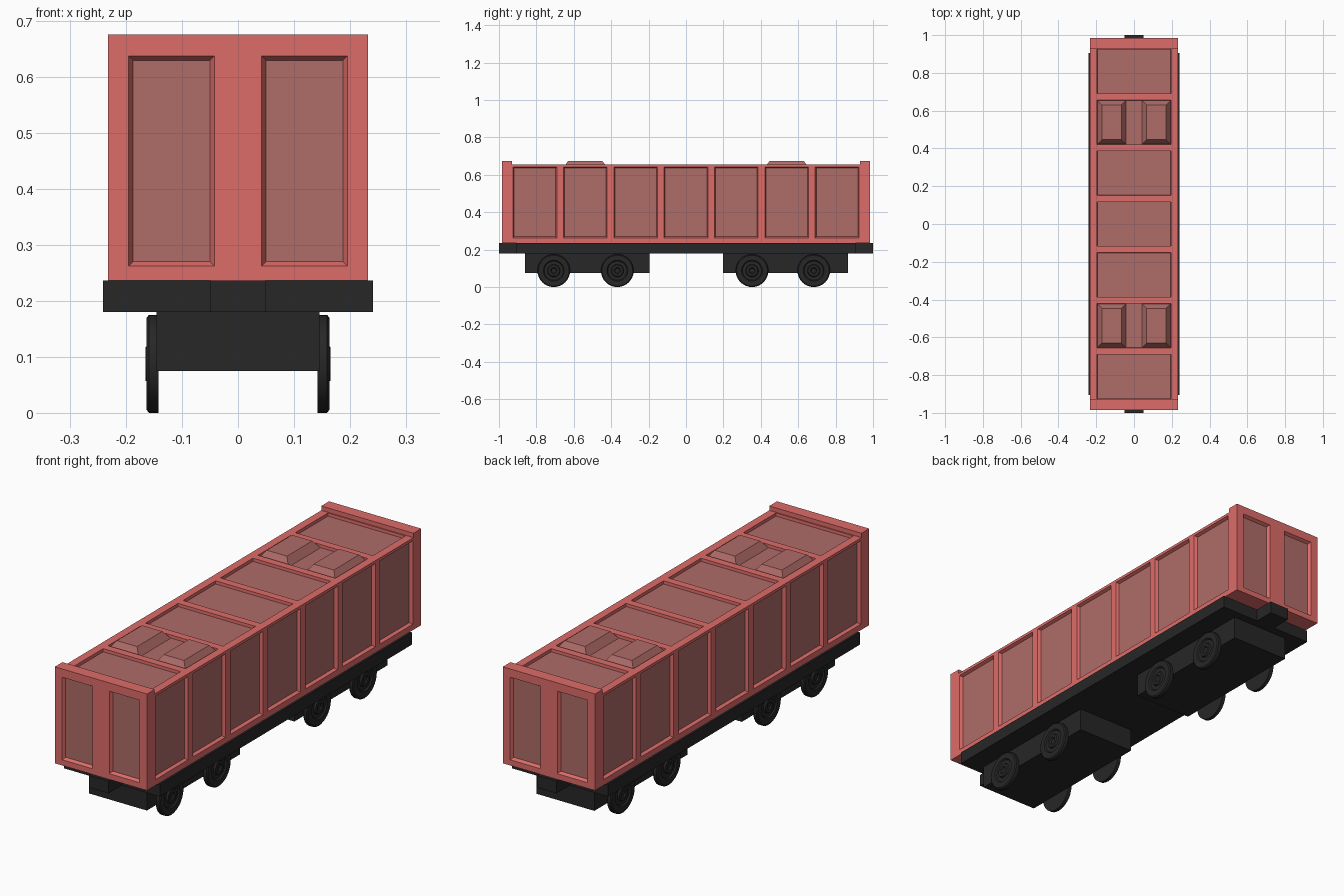
import bpy, bmesh, math

if "Cube" in bpy.data.objects:
    bpy.data.objects.remove(bpy.data.objects["Cube"])


def material(name, rgb):
    m = bpy.data.materials.new(name)
    m.diffuse_color = (*rgb, 1)
    m.use_nodes = True
    m.node_tree.nodes["Principled BSDF"].inputs["Base Color"].default_value = m.diffuse_color
    return m


RED = material("body_red", (0.72, 0.15, 0.14))
PANEL = material("panel_red", (0.43, 0.15, 0.14))
DARK = material("underframe_dark", (0.02, 0.02, 0.02))


def finish(bm, name, mats):
    bmesh.ops.recalc_face_normals(bm, faces=bm.faces)
    me = bpy.data.meshes.new(name)
    bm.to_mesh(me)
    bm.free()
    for m in mats:
        me.materials.append(m)
    ob = bpy.data.objects.new(name, me)
    bpy.context.collection.objects.link(ob)
    return ob


def prism(name, pts, place, lo, hi, mats):
    """Extrude a 2D outline between lo and hi."""
    bm = bmesh.new()
    a = [bm.verts.new(place(u, v, lo)) for u, v in pts]
    b = [bm.verts.new(place(u, v, hi)) for u, v in pts]
    bm.faces.new(a)
    bm.faces.new(b)
    for i in range(len(pts)):
        j = (i + 1) % len(pts)
        bm.faces.new((a[i], a[j], b[j], b[i]))
    return finish(bm, name, mats)


def frustum(bm, place, rect, d0, d1, inset):
    """Four-sided block on rect, narrowing by inset from d0 to d1; its d1 face is panel coloured."""
    rings = []
    for d, s in ((d0, 0), (d1, inset)):
        u0, u1, v0, v1 = rect[0] + s, rect[1] - s, rect[2] + s, rect[3] - s
        rings.append([bm.verts.new(place(u, v, d))
                      for u, v in ((u0, v0), (u1, v0), (u1, v1), (u0, v1))])
    a, b = rings
    bm.faces.new(a)
    bm.faces.new(b).material_index = 1
    for i in range(4):
        j = (i + 1) % 4
        bm.faces.new((a[i], a[j], b[j], b[i]))


def recess(bm, place, rect, surface, depth, bevel):
    """Cutter for one sunken panel, extended a little outside the surface."""
    e = 0.005
    o = bevel * e / depth
    r = (rect[0] - o, rect[1] + o, rect[2] - o, rect[3] + o)
    frustum(bm, place, r, surface + e, surface - depth, bevel + o)


W, L, ROOF, TOP, FLOOR = 0.232, 0.985, 0.655, 0.675, 0.236

# Body shell with raised end walls
outline = [(-L, FLOOR), (L, FLOOR), (L, TOP), (0.93, TOP), (0.93, ROOF),
           (-0.93, ROOF), (-0.93, TOP), (-L, TOP)]
body = prism("wagon_body", outline, lambda u, v, d: (d, u, v), -W, W, [RED, PANEL])

# Sunken panels: seven bays on each side and the roof, two on each end
bm = bmesh.new()
bays = [(i * 0.2692 - 0.117, i * 0.2692 + 0.117) for i in range(-3, 4)]
for y0, y1 in bays:
    for s in (-1, 1):
        recess(bm, lambda u, v, d, s=s: (s * d, u, v), (y0, y1, 0.263, 0.642), W, 0.014, 0.006)
    recess(bm, lambda u, v, d: (u, v, d), (-0.195, 0.195, y0, y1), ROOF, 0.014, 0.0005)
for s in (-1, 1):
    for x0, x1 in ((-0.195, -0.042), (0.042, 0.195)):
        recess(bm, lambda u, v, d, s=s: (u, s * d, v), (x0, x1, 0.262, 0.637), L, 0.014, 0.008)
cutter = finish(bm, "panel_cutter", [RED, PANEL])
cutter.hide_render = True
mod = body.modifiers.new("panels", "BOOLEAN")
mod.operation = "DIFFERENCE"
mod.solver = "EXACT"
mod.object = cutter
bpy.context.view_layer.objects.active = body
bpy.ops.object.modifier_apply(modifier=mod.name)
bpy.data.objects.remove(cutter)

# Pairs of bevelled roof hatches in the second and sixth bays
for tag, (y0, y1) in (("front", bays[1]), ("rear", bays[5])):
    bm = bmesh.new()
    for x0, x1 in ((-0.194, -0.042), (0.042, 0.194)):
        frustum(bm, lambda u, v, d: (u, v, d), (x0, x1, y0 + 0.001, y1 - 0.001),
                ROOF - 0.0145, TOP, 0.025)
    for f in bm.faces:
        f.material_index = 1
    finish(bm, tag + "_roof_hatches", [RED, PANEL])

# Underframe with a coupler block at each end
half = [(0.241, -0.905), (0.241, 0.905), (0.049, 0.905), (0.049, 1.0)]
plan = half + [(-x, y) for x, y in reversed(half)]
plan += [(-0.241, -0.905), (-0.049, -0.905), (-0.049, -1.0), (0.049, -1.0), (0.049, -0.905)]
prism("underframe", plan[:7] + plan[8:], lambda u, v, d: (u, v, d), 0.18, FLOOR, [DARK])

# Bogie blocks
for tag, y0 in (("front", -0.862), ("rear", 0.198)):
    prism(tag + "_bogie", [(-0.145, y0), (0.145, y0), (0.145, y0 + 0.668), (-0.145, y0 + 0.668)],
          lambda u, v, d: (u, v, d), 0.075, 0.181, [DARK])

# Wheels: turned profile with rim, groove and hub, mirrored to the other side
R = 0.0875
profile = [(0.142, 0), (0.142, R), (0.159, R), (0.163, 0.082), (0.163, 0.056), (0.157, 0.051),
           (0.157, 0.034), (0.165, 0.030), (0.165, 0.017), (0.159, 0.013), (0.159, 0)]
for i, y in enumerate((-0.707, -0.367, 0.353, 0.683)):
    bm = bmesh.new()
    vs = [bm.verts.new((x, 0, r)) for x, r in profile]
    es = [bm.edges.new(p) for p in zip(vs, vs[1:])]
    bmesh.ops.spin(bm, geom=vs + es, cent=(0, 0, 0), axis=(1, 0, 0),
                   angle=math.tau, steps=32, use_duplicate=False)
    bmesh.ops.remove_doubles(bm, verts=bm.verts, dist=0.0001)
    wheel = finish(bm, "wheel_pair_%d" % (i + 1), [DARK])
    wheel.location = (0, y, R)
    wheel.modifiers.new("other_side", "MIRROR")
    bpy.ops.object.select_all(action="DESELECT")
    wheel.select_set(True)
    bpy.context.view_layer.objects.active = wheel
    bpy.ops.object.shade_smooth_by_angle(angle=math.radians(30))
